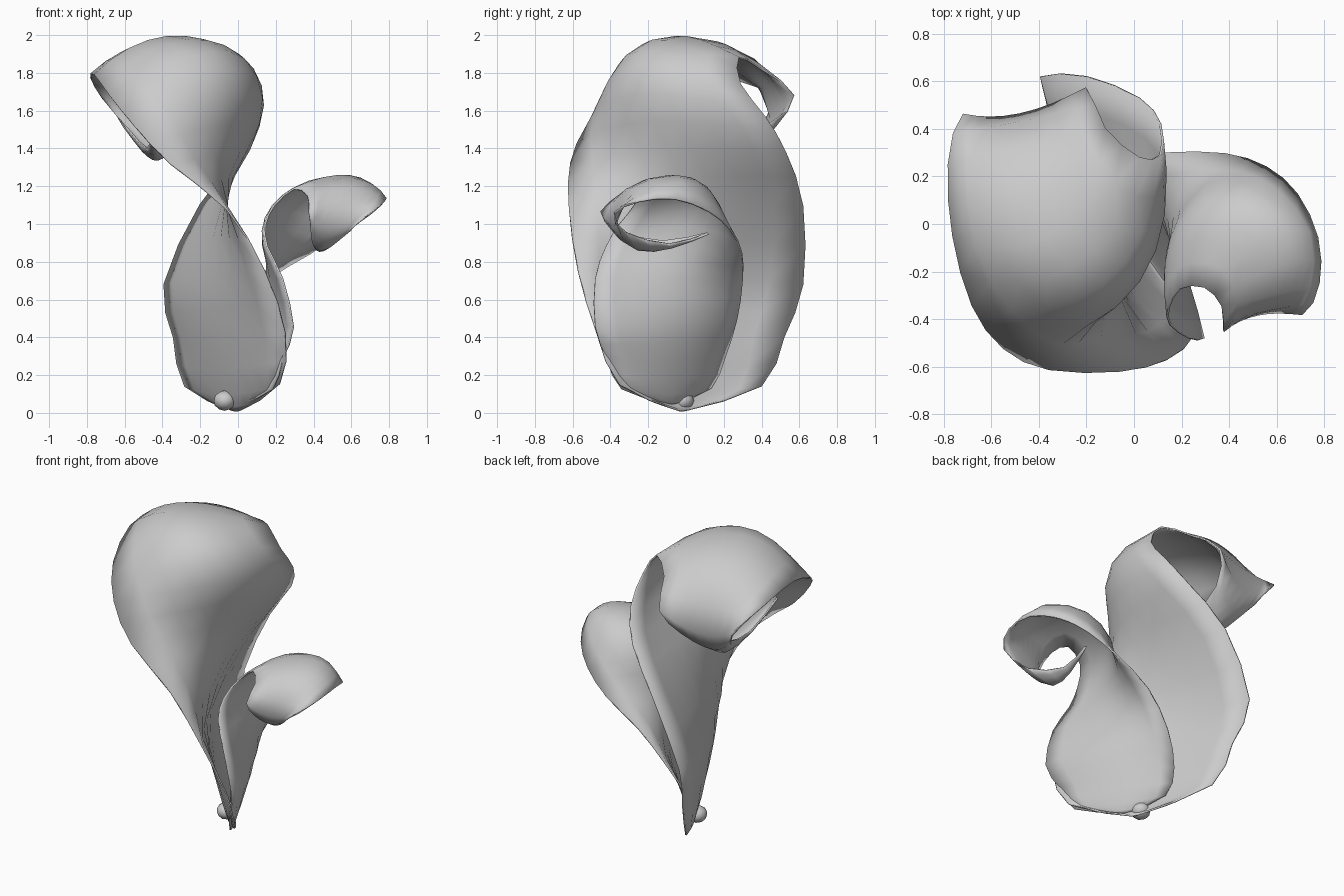
import bpy
from mathutils import Vector

if "Cube" in bpy.data.objects:
    bpy.data.objects.remove(bpy.data.objects["Cube"])

# Leaf sections from base to curled tip: front edge, middle, back edge
SECTIONS = [
    ((0.02, -0.05, 0.02), (-0.01, -0.02, 0.01), (-0.04, 0.02, 0.02)),
    ((0.22, -0.35, 0.15), (-0.05, -0.04, 0.10), (-0.28, 0.40, 0.14)),
    ((0.25, -0.47, 0.42), (-0.12, -0.07, 0.40), (-0.34, 0.52, 0.40)),
    ((0.14, -0.57, 0.75), (-0.17, -0.05, 0.72), (-0.39, 0.62, 0.68)),
    ((-0.06, -0.62, 1.08), (-0.08, -0.01, 1.10), (-0.20, 0.62, 1.10)),
    ((-0.36, -0.61, 1.32), (0.01, -0.10, 1.39), (0.02, 0.53, 1.38)),
    ((-0.55, -0.52, 1.52), (0.02, -0.24, 1.69), (0.11, 0.42, 1.57)),
    ((-0.68, -0.34, 1.68), (-0.13, -0.25, 1.91), (0.11, 0.29, 1.74)),
    ((-0.76, -0.05, 1.79), (-0.38, -0.06, 1.99), (0.02, 0.28, 1.88)),
    ((-0.78, 0.25, 1.77), (-0.46, 0.32, 1.88), (-0.12, 0.40, 1.82)),
    ((-0.72, 0.46, 1.67), (-0.48, 0.46, 1.55), (-0.20, 0.57, 1.68)),
    ((-0.58, 0.36, 1.50), (-0.43, 0.26, 1.35), (-0.29, 0.43, 1.52)),
    ((-0.48, 0.00, 1.40), (-0.43, -0.02, 1.37), (-0.36, 0.05, 1.43)),
    ((-0.45, -0.32, 1.49), (-0.44, -0.33, 1.49), (-0.43, -0.32, 1.50)),
]
ACROSS = 8
STEPS = 2


def catmull(p0, p1, p2, p3, t):
    return 0.5 * (2 * p1 + (p2 - p0) * t + (2 * p0 - 5 * p1 + 4 * p2 - p3) * t * t
                  + (3 * p1 - p0 - 3 * p2 + p3) * t ** 3)


def section_row(a, m, b):
    """Smooth arc through the three points of a section."""
    ctrl = 2 * m - 0.5 * (a + b)
    row = []
    for i in range(ACROSS + 1):
        u = i / ACROSS
        row.append(a * (1 - u) ** 2 + ctrl * 2 * u * (1 - u) + b * u * u)
    return row


def make_leaf(name, place):
    s = [[Vector(p) for p in sec] for sec in SECTIONS]
    n = len(s)
    rows = []
    for i in range(n - 1):
        four = [s[max(0, min(n - 1, i + k))] for k in (-1, 0, 1, 2)]
        for j in range(STEPS):
            rows.append(section_row(*[catmull(*[f[c] for f in four], j / STEPS)
                                      for c in range(3)]))
    rows.append(section_row(*s[-1]))
    verts = [place(p) for r in rows for p in r]
    w = ACROSS + 1
    faces = [(r * w + c, r * w + c + 1, (r + 1) * w + c + 1, (r + 1) * w + c)
             for r in range(len(rows) - 1) for c in range(ACROSS)]
    me = bpy.data.meshes.new(name)
    me.from_pydata(verts, [], faces)
    for p in me.polygons:
        p.use_smooth = True
    ob = bpy.data.objects.new(name, me)
    bpy.context.collection.objects.link(ob)
    thick = ob.modifiers.new("thickness", 'SOLIDIFY')
    thick.thickness = 0.01
    thick.offset = 0
    return ob


def small_place(p):
    """Half turn, shrink, and bend outward with height."""
    z = p.z * 0.61
    return Vector((-0.645 * p.x + 0.235 * z * z, -0.63 * p.y - 0.09, z + 0.04))


make_leaf("large_leaf", lambda p: p)
make_leaf("small_leaf", small_place)

# Seed at the base
bpy.ops.mesh.primitive_ico_sphere_add(subdivisions=2, radius=0.06, location=(-0.07, -0.02, 0.065))
seed = bpy.context.object
seed.name = "seed"
seed.scale = (1.0, 1.05, 0.9)
bpy.ops.object.shade_smooth()
